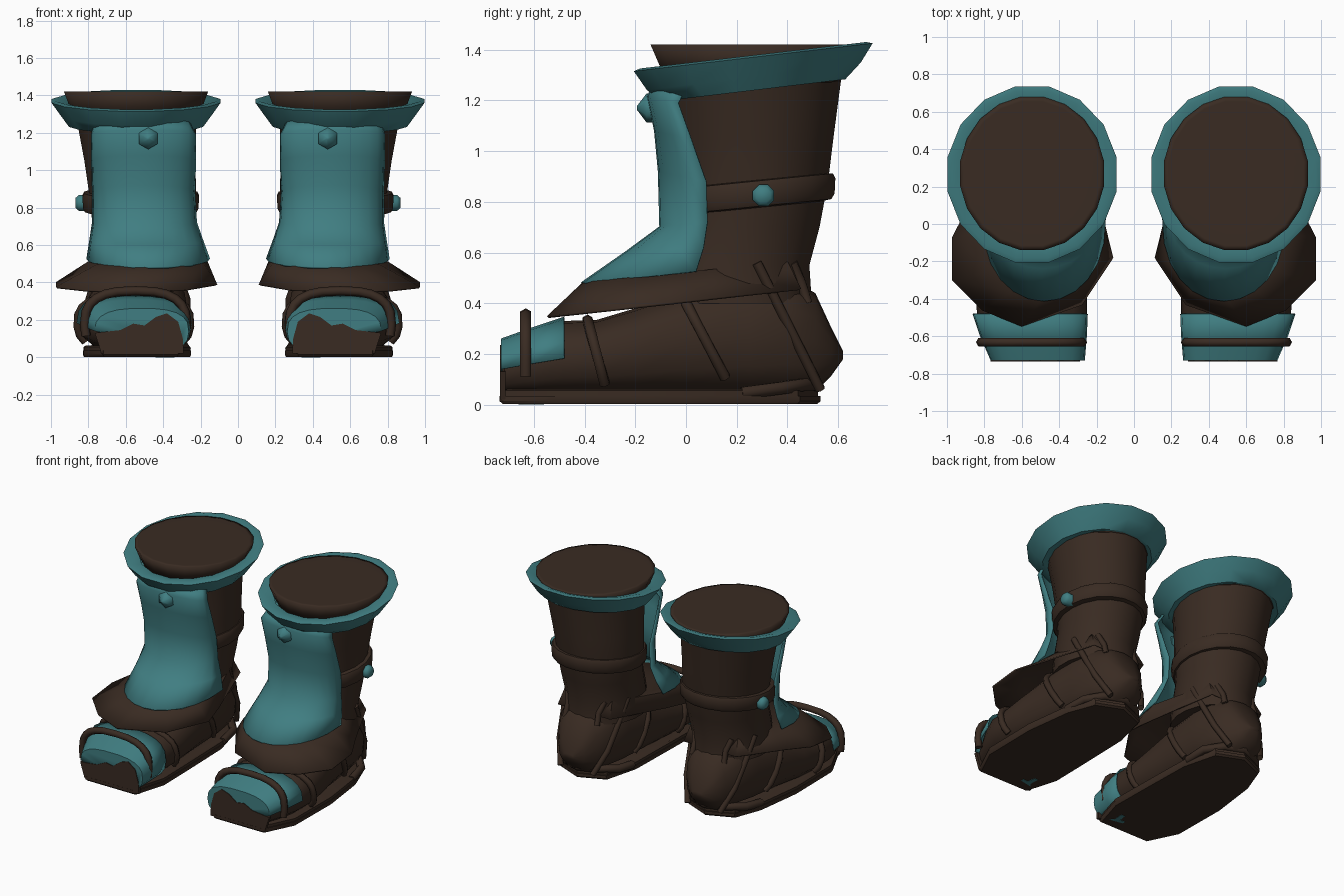
import bpy, bmesh, math
from mathutils import Vector

if "Cube" in bpy.data.objects:
    bpy.data.objects.remove(bpy.data.objects["Cube"])


def material(name, rgb):
    m = bpy.data.materials.new(name)
    m.diffuse_color = (*rgb, 1)
    m.use_nodes = True
    m.node_tree.nodes["Principled BSDF"].inputs["Base Color"].default_value = m.diffuse_color
    return m


BROWN = material("dark_brown_leather", (0.041, 0.024, 0.016))
TEAL = material("teal_trim", (0.051, 0.208, 0.222))


def loft(name, rings, mat, closed=True, caps=(True, True), angle=35, thick=0):
    """Skin a row of rings, mirrored to make the second boot."""
    bm = bmesh.new()
    rows = [[bm.verts.new(p) for p in r] for r in rings]
    n = len(rows[0])
    for a, b in zip(rows, rows[1:]):
        for i in range(n if closed else n - 1):
            j = (i + 1) % n
            bm.faces.new((a[i], a[j], b[j], b[i]))
    for row, cap in ((rows[0], caps[0]), (rows[-1], caps[1])):
        if cap:
            bm.faces.new(row)
    bmesh.ops.recalc_face_normals(bm, faces=bm.faces)
    me = bpy.data.meshes.new(name)
    bm.to_mesh(me)
    bm.free()
    me.materials.append(mat)
    me.shade_smooth()
    me.set_sharp_from_angle(angle=math.radians(angle))
    ob = bpy.data.objects.new(name, me)
    bpy.context.collection.objects.link(ob)
    if thick:
        s = ob.modifiers.new("thickness", 'SOLIDIFY')
        s.thickness, s.offset = thick, 0
    ob.modifiers.new("pair", 'MIRROR').use_mirror_merge = False
    return ob


def ellipse(cx, cy, z, rx, ry, slope=0, n=16):
    pts = []
    for i in range(n):
        a = math.tau * (i + 0.5) / n
        y = ry * math.sin(a)
        pts.append((cx + rx * math.cos(a), cy + y, z + slope * y))
    return pts


def section_point(sec, deg):
    """Point on a rounded-box section (y, xmin, xmax, zmin, zmax)."""
    y, x0, x1, z0, z1 = sec
    c, s = math.cos(math.radians(deg)), math.sin(math.radians(deg))
    return Vector(((x0 + x1) / 2 + (x1 - x0) / 2 * math.copysign(abs(c) ** 0.75, c), y,
                   (z0 + z1) / 2 + (z1 - z0) / 2 * math.copysign(abs(s) ** 0.75, s)))


def tube(name, path, r, ref=(0, 1, 0), mat=BROWN, n=6):
    path = [Vector(p) for p in path]
    rings = []
    for i, p in enumerate(path):
        t = (path[min(i + 1, len(path) - 1)] - path[max(i - 1, 0)]).normalized()
        u = t.cross(Vector(ref)).normalized()
        v = u.cross(t)
        rings.append([p + r * (u * math.cos(math.tau * k / n) + v * math.sin(math.tau * k / n))
                      for k in range(n)])
    return loft(name, rings, mat, angle=65)


# Shaft
loft("shaft", [ellipse(*r, n=20) for r in (
    (.51, .20, .40, .27, .30), (.51, .20, .55, .26, .29), (.51, .245, .70, .27, .285),
    (.51, .262, .88, .29, .302), (.525, .265, 1.05, .30, .32), (.545, .265, 1.29, .325, .352))],
    BROWN)

# Flared cuff and the closed top inside it
loft("cuff", [ellipse(*r) for r in (
    (.545, .27, 1.245, .32, .33, .12), (.545, .27, 1.24, .365, .365, .12),
    (.545, .268, 1.295, .405, .43, .13), (.545, .265, 1.37, .46, .48, .117),
    (.545, .265, 1.378, .435, .455, .117), (.545, .265, 1.36, .36, .38, .117))],
    TEAL, caps=(False, False), angle=50)
loft("top_cap", [ellipse(*r, n=20) for r in (
    (.545, .27, 1.27, .33, .34), (.545, .27, 1.34, .36, .38), (.545, .27, 1.42, .39, .415),
    (.545, .27, 1.421, .365, .39), (.545, .27, 1.421, .30, .32))], BROWN, angle=180)

# Ankle strap with side buckle
loft("ankle_strap", [ellipse(.52, .262, z, rx, ry, .1, 20) for z, rx, ry in (
    (.775, .27, .28), (.78, .302, .315), (.80, .312, .328), (.86, .316, .331),
    (.88, .306, .322), (.885, .27, .28))], BROWN)


def octagon(x, r):
    return [(x, .305 + r * math.cos(math.tau * (k + .5) / 8),
             .825 + r * math.sin(math.tau * (k + .5) / 8)) for k in range(8)]


loft("buckle", [octagon(.80, .046), octagon(.85, .046), octagon(.868, .03)], TEAL, angle=80)

# Shin guard: edge y, edge z, front y, front z, half width, centre x
guard = []
for ye, ze, yf, zf, hw, cx in (
        (.01, 1.262, -.12, 1.272, .25, .515), (-.03, 1.19, -.148, 1.215, .275, .505),
        (.02, 1.05, -.12, 1.08, .275, .505),
        (.08, .88, -.105, .92, .27, .505), (.085, .72, -.10, .70, .275, .50),
        (.07, .62, -.235, .60, .30, .49), (.04, .525, -.41, .478, .325, .48)):
    row = []
    for i in range(13):
        a = math.pi * i / 12
        s = math.sin(a) ** 0.85 if 0 < i < 12 else 0
        row.append((cx - hw * math.cos(a), ye + (yf - ye) * s, ze + (zf - ze) * s))
    guard.append(row)
loft("shin_guard", guard, TEAL, closed=False, caps=(False, False), angle=180, thick=.012)


# Stud on the shin guard
def hexagon(y, r):
    return [(.48 + r * math.sin(math.tau * k / 6), y, 1.17 + r * math.cos(math.tau * k / 6))
            for k in range(6)]


loft("stud", [hexagon(-.12, .058), hexagon(-.155, .058), hexagon(-.193, .008)], TEAL, angle=80)

# Angular instep flap below the guard
outer = ((.72, .45), (.88, .10), (.97, -.07), (.97, -.30), (.81, -.46), (.60, -.545),
         (.28, -.43), (.115, -.18), (.16, 0), (.30, .45))
inner = ((.70, .40), (.76, .10), (.79, -.05), (.75, -.25), (.65, -.36), (.50, -.405),
         (.31, -.35), (.19, -.20), (.17, 0), (.32, .40))
loft("instep_flap", [[(x, y, .345 + .11 * (y + .55)) for x, y in outer],
                     [(x, y, .478 + .10 * (y + .41)) for x, y in inner]],
     BROWN, caps=(False, True), angle=60, thick=.01)

# Foot, lofted from toe to heel
FOOT = ((-.715, .28, .74, .03, .23), (-.60, .26, .80, .03, .28), (-.48, .255, .84, .03, .33),
        (-.35, .255, .845, .03, .335), (-.20, .26, .835, .03, .38), (0, .27, .80, .03, .45),
        (.25, .28, .77, .03, .50), (.40, .30, .74, .04, .50), (.51, .36, .68, .05, .44),
        (.57, .42, .63, .11, .31), (.62, .48, .56, .18, .21))
loft("foot", [[section_point(s, 22.5 * k) for k in range(16)] for s in FOOT], BROWN, angle=50)

# Toe band, lower on the inner side, with the toe patch set on its front
TOE = ((-.727, .265, .765, .02, .26), (-.60, .255, .82, .02, .305), (-.48, .25, .86, .02, .345))
loft("toe_band", [[section_point(s, 230 * k / 14) for k in range(15)] for s in TOE],
     TEAL, closed=False, caps=(True, False), angle=50, thick=.006)
PATCH = ((.29, .02), (.73, .02), (.766, .13), (.63, .145), (.56, .18), (.50, .17), (.44, .215),
         (.38, .235), (.32, .19), (.295, .10))
loft("toe_patch", [[(x, y, z) for x, z in PATCH] for y in (-.712, -.734)], BROWN)
tube("toe_strap", [section_point((-.632, .275, .82, .0, .355), -15 + 15 * k)
                   for k in range(15)], .025)


# Slanted straps wrapped over the foot
def foot_at(y):
    for a, b in zip(FOOT, FOOT[1:]):
        if y <= b[0]:
            f = (y - a[0]) / (b[0] - a[0])
            return [p + (q - p) * f for p, q in zip(a, b)]
    return FOOT[-1]


def foot_strap(name, y_top, z_top, y_low, z_low, lift):
    path = []
    for k in range(17):
        y = y_top
        for _ in range(8):
            p = section_point(foot_at(y), -35 + 250 * k / 16)
            f = min(1, max(0, (z_top - p.z) / (z_top - z_low)))
            y = y_top + (y_low - y_top) * f
        p.x += lift if p.x > .53 else 0
        path.append(p)
    tube(name, path, .022)


foot_strap("front_strap", -.39, .34, -.32, .08, .014)
foot_strap("middle_strap", 0, .40, .18, .06, .004)

# Heel straps on both sides of each boot
for side, label in ((1, "outer"), (-1, "inner")):
    for part, pts in (
            ("heel_strap", ((.24, .28, .56), (.222, .36, .40), (.195, .45, .22), (.13, .53, .06))),
            ("back_strap", ((.15, .42, .56), (.125, .455, .48), (.13, .48, .40)))):
        tube(f"{label}_{part}", [(.515 + side * x, y, z) for x, y, z in pts], .021)

# Sole, welt and heel rim
SOLE = ((.32, -.735), (.72, -.735), (.825, -.52), (.83, -.1), (.785, .25), (.71, .45), (.52, .53),
        (.33, .45), (.265, .2), (.255, -.2), (.25, -.5))


def outline(scale, z):
    return [(.54 + (x - .54) * scale, -.1 + (y + .1) * scale, z) for x, y in SOLE]


loft("sole", [outline(.98, .002), outline(1, .014), outline(1, .035)], BROWN)
loft("welt", [outline(.985, .03), outline(.985, .055), outline(.95, .062)], BROWN)
tube("heel_rim", [(.765, .22, .045), (.74, .37, .065), (.65, .47, .08), (.515, .515, .08),
                  (.39, .47, .08), (.295, .37, .065), (.28, .22, .045)], .028, ref=(0, 0, 1))

# Small patch of trim showing through under the toe
WORN = ((.34, -.66), (.44, -.64), (.44, -.615), (.40, -.62), (.39, -.56), (.36, -.56),
        (.365, -.63))
loft("sole_trim", [[(x, y, z) for x, y in WORN] for z in (0, .004)], TEAL)
